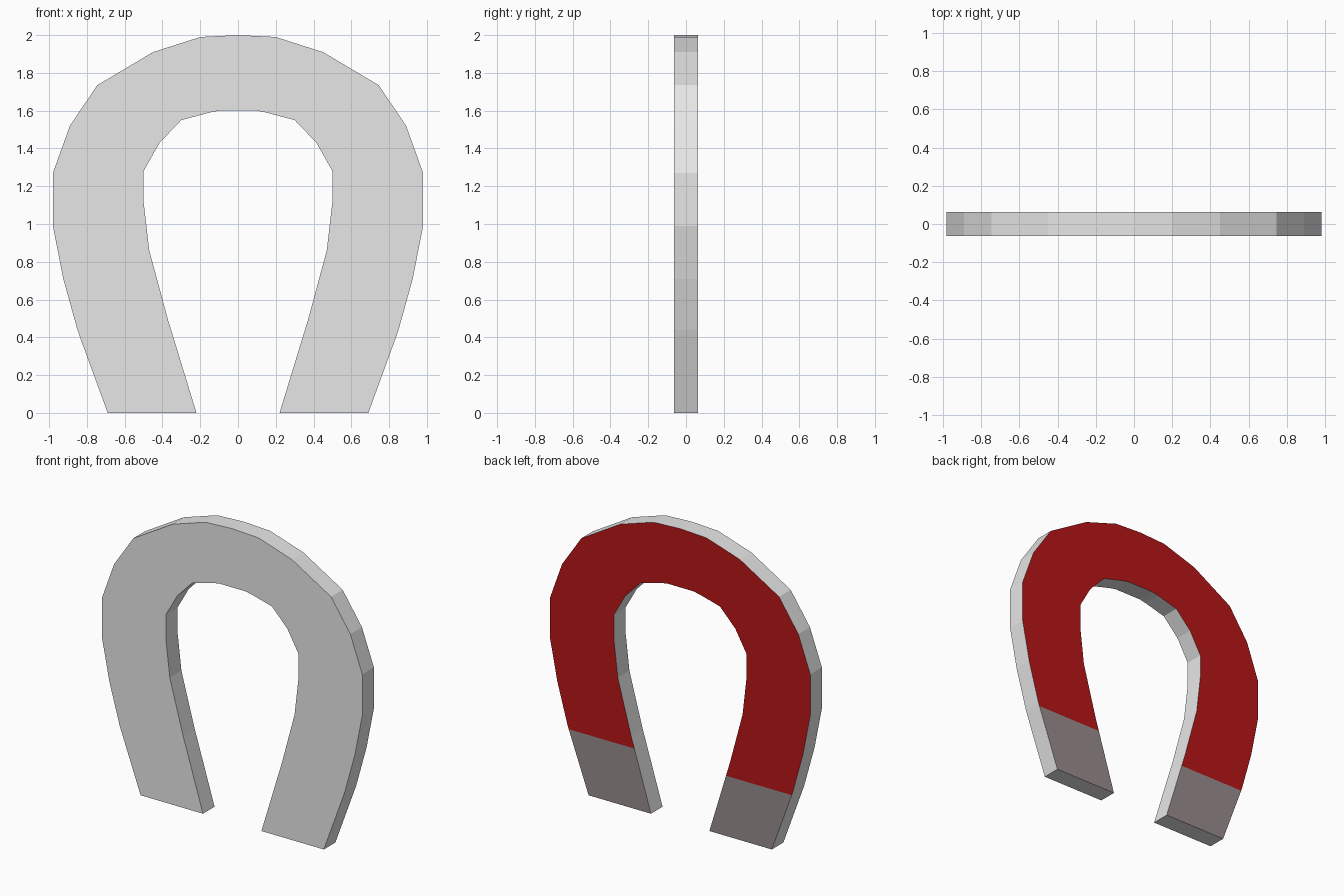
import bpy, bmesh

if "Cube" in bpy.data.objects:
    bpy.data.objects.remove(bpy.data.objects["Cube"])

# Right half of the horseshoe outline (x, z), outer and inner edges paired bottom to top
OUTER = [(.69, 0), (.84, .41), (.85, .44), (.925, .71), (.98, .99), (.98, 1.27),
         (.89, 1.52), (.745, 1.735), (.45, 1.91), (.2, 1.99), (0, 2)]
INNER = [(.22, 0), (.345, .41), (.37, .49), (.47, .86), (.5, 1.12), (.5, 1.28),
         (.415, 1.43), (.3, 1.55), (.15, 1.59), (.1, 1.6), (0, 1.6)]
HALF_DEPTH = 0.0625
TIP_HEIGHT = 0.41


def material(name, rgb):
    m = bpy.data.materials.new(name)
    m.diffuse_color = (*rgb, 1)
    m.use_nodes = True
    m.node_tree.nodes["Principled BSDF"].inputs["Base Color"].default_value = m.diffuse_color
    return m


def full(half):
    """Mirror a half outline across x = 0, running right foot to left foot."""
    return half + [(-x, z) for x, z in half[-2::-1]]


# Flat strip of quads, extruded to the plate thickness
bm = bmesh.new()
rows = [[bm.verts.new((x, -HALF_DEPTH, z)) for x, z in full(h)] for h in (OUTER, INNER)]
for i in range(len(rows[0]) - 1):
    bm.faces.new((rows[0][i], rows[0][i + 1], rows[1][i + 1], rows[1][i]))
ext = bmesh.ops.extrude_face_region(bm, geom=bm.faces[:], use_keep_orig=True)
for v in ext["geom"]:
    if isinstance(v, bmesh.types.BMVert):
        v.co.y = HALF_DEPTH
bmesh.ops.recalc_face_normals(bm, faces=bm.faces[:])

# Painted back: red body with darker pole tips, plain grey elsewhere
for f in bm.faces:
    f.smooth = False
    if f.normal.y > 0.9:
        f.material_index = 2 if f.calc_center_median().z < TIP_HEIGHT else 1

mesh = bpy.data.meshes.new("horseshoe_magnet")
bm.to_mesh(mesh)
bm.free()
for name, rgb in (("light grey", (.8, .8, .8)), ("red", (.48, .008, .009)),
                  ("tip grey", (.31, .26, .265))):
    mesh.materials.append(material(name, rgb))
bpy.context.collection.objects.link(bpy.data.objects.new("horseshoe_magnet", mesh))
